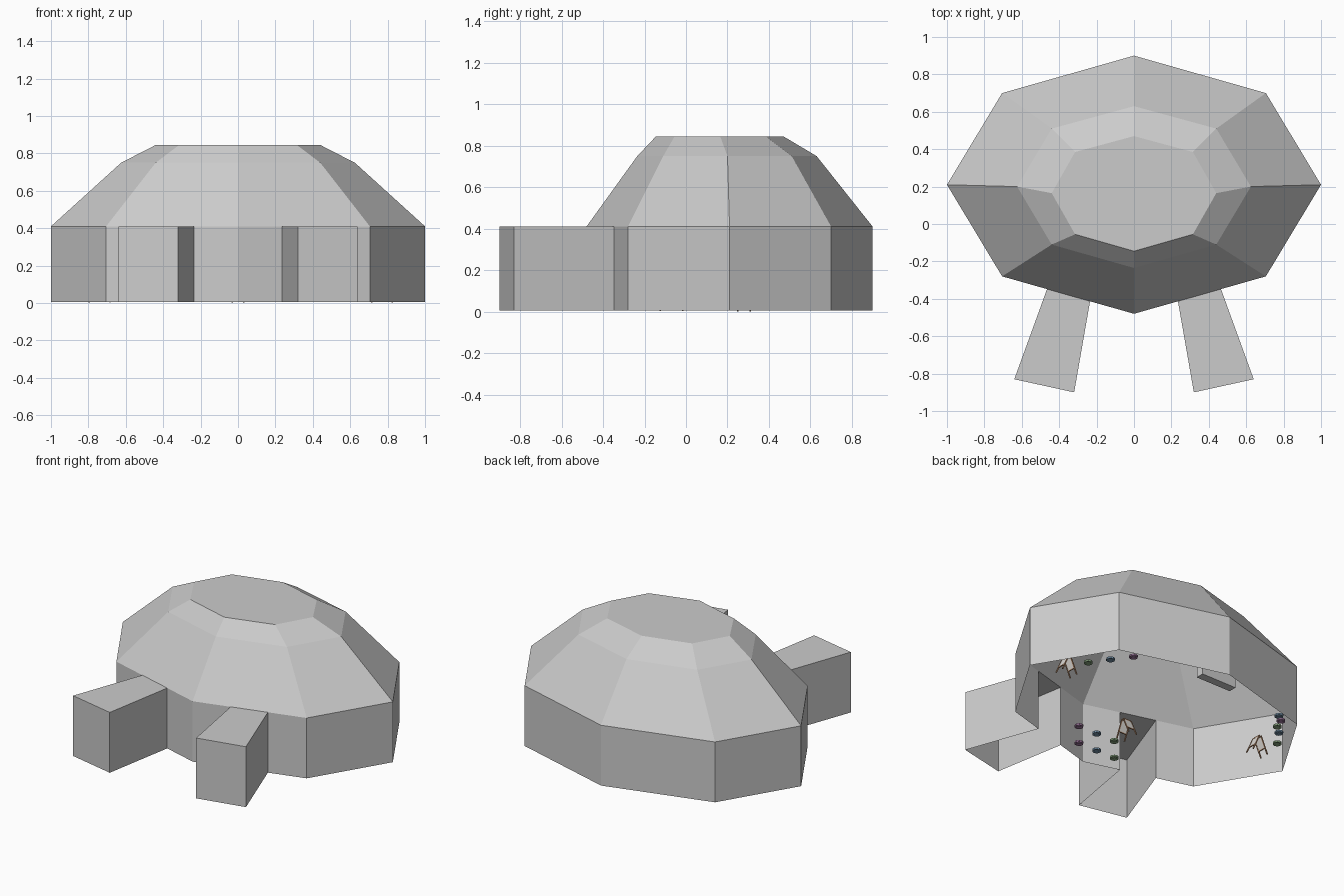
import bpy, bmesh, math
from mathutils import Vector, Matrix

if "Cube" in bpy.data.objects:
    bpy.data.objects.remove(bpy.data.objects["Cube"])

B = 0.006   # underside of the walls
H = 0.41    # eaves height


def material(name, rgb):
    m = bpy.data.materials.new(name)
    m.diffuse_color = (*rgb, 1)
    m.use_nodes = True
    m.node_tree.nodes["Principled BSDF"].inputs["Base Color"].default_value = m.diffuse_color
    return m


def finish(bm, name, mat=None):
    me = bpy.data.meshes.new(name)
    bm.to_mesh(me)
    bm.free()
    ob = bpy.data.objects.new(name, me)
    bpy.context.collection.objects.link(ob)
    if mat:
        me.materials.append(mat)
    return ob


def box(bm, size, matrix):
    bmesh.ops.create_cube(bm, size=1, matrix=matrix @ Matrix.Diagonal((*size, 1)))


def bar(bm, a, b, w):
    a, b = Vector(a), Vector(b)
    rot = (b - a).to_track_quat('Z', 'Y').to_matrix().to_4x4()
    box(bm, (w, w, (b - a).length), Matrix.Translation((a + b) / 2) @ rot)


def ring(half, z):
    # half outline from back to front on +x, mirrored to a full eight-sided loop
    pts = half + [(-x, y) for x, y in half[-2:0:-1]]
    return [Vector((x, y, z)) for x, y in pts]


def wall(bm, path):
    # vertical strip of flat panels along a plan path
    for a, b in zip(path, path[1:]):
        bm.faces.new([bm.verts.new((p[0], p[1], z)) for p, z in
                      ((b, B), (a, B), (a, H), (b, H))])


# Eight-sided faceted roof, open underneath
eaves = [(0, .90), (.705, .70), (1, .21), (.705, -.28), (0, -.48)]
mid = [(0, .63), (.44, .51), (.625, .20), (.44, -.11), (0, -.235)]
top = [(0, .47), (.315, .385), (.44, .165), (.315, -.055), (0, -.145)]
bm = bmesh.new()
loops = [[bm.verts.new(p) for p in ring(h, z)]
         for h, z in ((eaves, H), (mid, .75), (top, .845))]
for lo, hi in zip(loops, loops[1:]):
    for i in range(8):
        j = (i + 1) % 8
        bm.faces.new((lo[j], lo[i], hi[i], hi[j]))
bm.faces.new(loops[-1])
bmesh.ops.recalc_face_normals(bm, faces=bm.faces)
if bm.faces[:][-1].normal.z < 0:
    bmesh.ops.reverse_faces(bm, faces=bm.faces)
finish(bm, "dome_roof")

# Walls with two corridor openings, and the closed corridor ends
inner, outer = (.235, -.413), (.465, -.348)
tunnel = [outer, (.64, -.83), (.32, -.90), inner]
bm = bmesh.new()
wall(bm, eaves[:4] + tunnel + [(0, -.48)])
half = bm.faces[:]
bm.faces.new([bm.verts.new((x, y, H)) for x, y in reversed(tunnel)])
bmesh.ops.remove_doubles(bm, verts=bm.verts, dist=1e-4)
bmesh.ops.recalc_face_normals(bm, faces=bm.faces)
roof = max(bm.faces, key=lambda f: abs(f.normal.z))
if roof.normal.z < 0:
    bmesh.ops.reverse_faces(bm, faces=bm.faces)
walls = finish(bm, "walls_and_corridors")
mod = walls.modifiers.new("mirror", 'MIRROR')
mod.use_axis[0] = True

# Counter against the back wall
bm = bmesh.new()
box(bm, (.26, .055, .11), Matrix.Translation((0, .775, B + .055)))
finish(bm, "back_counter")

# Two-tier rows of small round pads along three walls
colours = [material("green", (.25, .38, .22)), material("blue", (.18, .29, .40)),
           material("purple", (.36, .20, .36))]
rows = [((.70, .50), (.58, .67), (.76, .44), (1, 0)),
        ]
rows = [[(.74, .45), (.66, .565), (.575, .68)],
        [(-.77, .435), (-.695, .54), (-.61, .66)],
        [(-.125, -.335), (.015, -.335), (.155, -.335)]]
for row in rows:
    for (x, y), mat in zip(row, colours):
        bm = bmesh.new()
        for z in (.016, .134):
            for r, d, dz in ((.027, .012, 0), (.017, .018, 0)):
                bmesh.ops.create_cone(bm, cap_ends=True, segments=10, radius1=r, radius2=r,
                                      depth=d, matrix=Matrix.Translation((x, y, z + dz)))
        finish(bm, "round_pads", mat)

# Folding two-sided display boards with wooden frames
wood = material("wood", (.42, .24, .14))
paper = material("paper", (.75, .72, .68))
for x, y, turn in ((0, -.07, 0), (.77, .28, 90), (-.74, .28, 90)):
    place = Matrix.Translation((x, y, 0)) @ Matrix.Rotation(math.radians(turn), 4, 'Z')
    bm = bmesh.new()
    pm = bmesh.new()
    for s in (-1, 1):
        for e in (-.03, .03):
            bar(bm, (e, s * .056, .003), (e, s * .006, .115), .007)
        bar(bm, (-.03, s * .008, .112), (.03, s * .008, .112), .007)
        bar(bm, (-.03, s * .038, .043), (.03, s * .038, .043), .006)
        tilt = Matrix.Rotation(s * math.atan2(.05, .112), 4, 'X')
        box(pm, (.056, .003, .075), Matrix.Translation((0, s * .023, .078)) @ tilt)
    for b, name, mat in ((bm, "board_frame", wood), (pm, "board_panels", paper)):
        b.transform(place)
        finish(b, name, mat)
